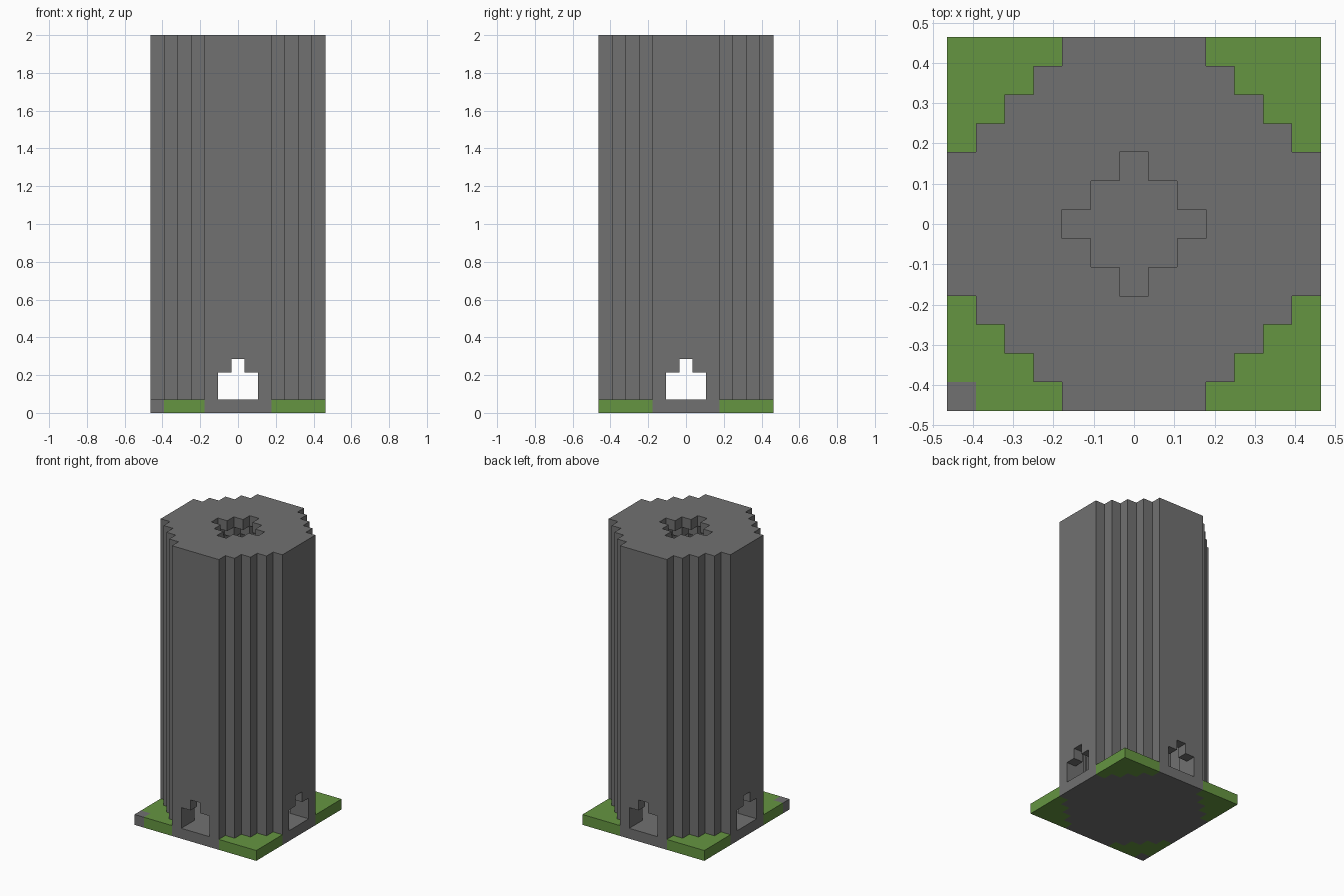
import bpy, bmesh
from mathutils import Vector

cube = bpy.data.objects.get("Cube")
if cube:
    bpy.data.objects.remove(cube, do_unlink=True)

U = 2 / 28          # one block; the tower is 28 blocks tall
TOP = 28


def material(name, rgb):
    m = bpy.data.materials.new(name)
    m.use_nodes = True
    m.diffuse_color = (*rgb, 1)
    m.node_tree.nodes["Principled BSDF"].inputs["Base Color"].default_value = (*rgb, 1)
    return m


stone = material("grey stone", (0.165, 0.165, 0.165))
grass = material("grass green", (0.13, 0.3, 0.053))


def turn(points, times):
    for _ in range(times):
        points = [(-y, x) for x, y in points]
    return points


def stair(reach, half):
    """One quadrant of a stepped octagon: |x| + |y| <= reach, |x| <= half."""
    pts = []
    for x in range(half, reach - half, -1):
        y = reach - x
        pts += [(x + .5, y + .5), (x - .5, y + .5)]
    return pts + [(reach - half + .5, half + .5)]


def octagon(reach, half):
    quadrant = stair(reach, half)
    return [p for i in range(4) for p in turn(quadrant, i)]


def rectangle(hx, hy):
    return [(hx, hy), (-hx, hy), (-hx, -hy), (hx, -hy)]


def prism(name, outline, z0, z1, mat):
    """Extrude a block-unit outline from z0 to z1."""
    bm = bmesh.new()
    face = bm.faces.new([bm.verts.new((x * U, y * U, z0 * U)) for x, y in outline])
    out = bmesh.ops.extrude_face_region(bm, geom=[face])["geom"]
    verts = [g for g in out if isinstance(g, bmesh.types.BMVert)]
    bmesh.ops.translate(bm, verts=verts, vec=Vector((0, 0, (z1 - z0) * U)))
    bmesh.ops.recalc_face_normals(bm, faces=bm.faces)
    mesh = bpy.data.meshes.new(name)
    bm.to_mesh(mesh)
    bm.free()
    mesh.materials.append(mat)
    ob = bpy.data.objects.new(name, mesh)
    bpy.context.collection.objects.link(ob)
    return ob


def cut(target, cutter):
    cutter.hide_render = True
    mod = target.modifiers.new("cut", "BOOLEAN")
    mod.operation, mod.solver, mod.object = "DIFFERENCE", "EXACT", cutter
    with bpy.context.temp_override(object=target, active_object=target):
        bpy.ops.object.modifier_apply(modifier=mod.name)
    bpy.data.objects.remove(cutter, do_unlink=True)


# Stone floor and the tower standing on it
prism("stone_floor", octagon(8, 6), 0, 1, stone)
tower = prism("tower_wall", octagon(8, 6), 1, TOP, stone)

# Hollow inside, narrowing in steps to a small roof opening
cut(tower, prism("cavity", octagon(6, 5), .5, TOP - 4, stone))
for step in range(4):
    top = TOP - step if step else TOP + 1
    cut(tower, prism("roof_step", octagon(2 + step, 2 + step), TOP - 5, top, stone))

# Stepped doorways on all four sides
for half, top in ((1.5, 3), (.5, 4)):
    cut(tower, prism("door_x", rectangle(8, half), .5, top, stone))
    cut(tower, prism("door_y", rectangle(half, 8), .5, top, stone))

# Grass corners; the front corner on the model's right has one stone block
for i, side in enumerate(("back_left", "back_right", "front_right", "front_left")):
    tip = [(6.5, 6.5)]
    if side == "front_right":
        tip = [(5.5, 6.5), (5.5, 5.5), (6.5, 5.5)]
    prism("lawn_" + side, turn(stair(8, 6) + tip, i), 0, 1, grass)
corner = [(x - 6, y - 6) for x, y in rectangle(.5, .5)]
prism("corner_stone", corner, 0, 1, stone)
